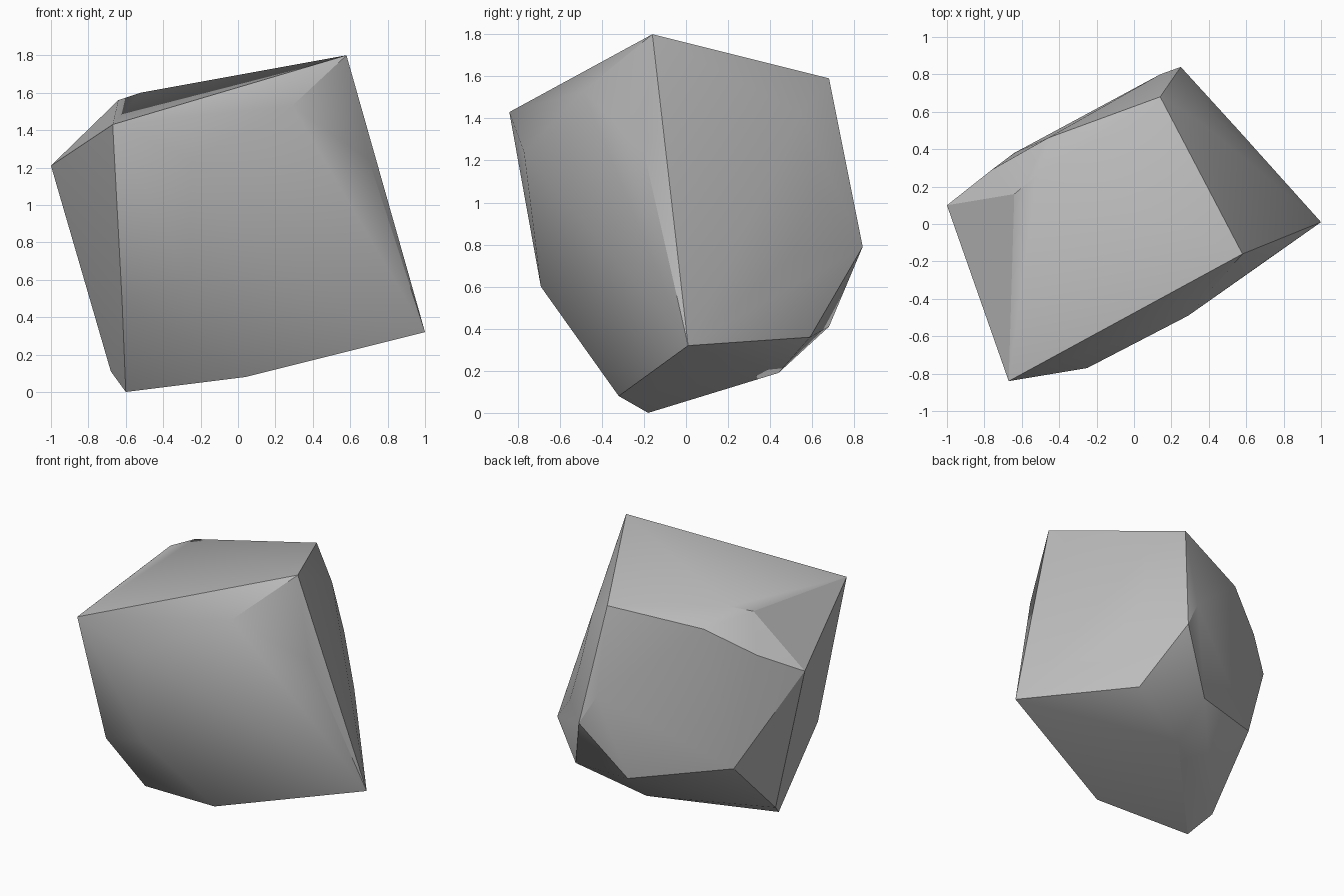
import bpy
import bmesh
import math

# Remove the default cube only
default_cube = bpy.data.objects.get("Cube")
if default_cube is not None:
    bpy.data.objects.remove(default_cube, do_unlink=True)


def make_material(name, colour):
    """One flat colour for viewport and render."""
    material = bpy.data.materials.new(name)
    material.use_nodes = True
    material.diffuse_color = colour
    shader = material.node_tree.nodes["Principled BSDF"]
    shader.inputs["Base Color"].default_value = colour
    shader.inputs["Roughness"].default_value = 0.9
    return material


def make_boulder(name, corner_groups, material):
    """Wrap a tight convex skin around the rock's corners."""
    bm = bmesh.new()
    for group in corner_groups:
        for corner in group:
            bm.verts.new(corner)
    result = bmesh.ops.convex_hull(bm, input=bm.verts[:])
    inside = result["geom_interior"] + result["geom_unused"]
    loose = {item for item in inside if isinstance(item, bmesh.types.BMVert)}
    bmesh.ops.delete(bm, geom=list(loose), context="VERTS")
    bmesh.ops.recalc_face_normals(bm, faces=bm.faces[:])

    mesh = bpy.data.meshes.new(name)
    bm.to_mesh(mesh)
    bm.free()
    mesh.materials.append(material)
    boulder = bpy.data.objects.new(name, mesh)
    bpy.context.collection.objects.link(boulder)
    return boulder


# Slanted cap of the rock
crown = [
    (0.58, -0.16, 1.80), (-0.67, -0.84, 1.43), (0.14, 0.68, 1.59),
    (-0.64, 0.16, 1.56), (-0.52, 0.26, 1.60), (0.29, -0.49, 1.53),
]
# Broad side faces
front_side = [(-0.25, -0.77, 1.24), (-0.26, -0.69, 0.60), (-0.62, -0.59, 0.49)]
left_side = [
    (1.0, 0.01, 0.32), (0.70, -0.20, 1.24), (0.35, 0.55, 1.42),
    (0.41, 0.60, 1.07), (0.56, 0.50, 0.74),
]
back_side = [
    (0.25, 0.84, 0.79), (0.14, 0.80, 0.99), (-0.46, 0.46, 1.50),
    (-0.76, 0.29, 1.33), (-1.0, 0.10, 1.21),
]
# Chipped underside
underside = [
    (-0.60, -0.18, 0), (0.04, -0.32, 0.08), (-0.68, -0.03, 0.11),
    (0, 0.44, 0.19), (0.45, 0.59, 0.36), (-0.02, 0.68, 0.41),
    (-0.64, 0.38, 0.53),
]

stone_grey = make_material("stone grey", (0.5, 0.5, 0.5, 1.0))
boulder = make_boulder(
    "boulder", [crown, front_side, left_side, back_side, underside], stone_grey
)

# Soft facets with crisp ridges
bpy.ops.object.select_all(action="DESELECT")
boulder.select_set(True)
bpy.context.view_layer.objects.active = boulder
bpy.ops.object.shade_smooth_by_angle(angle=math.radians(30))
